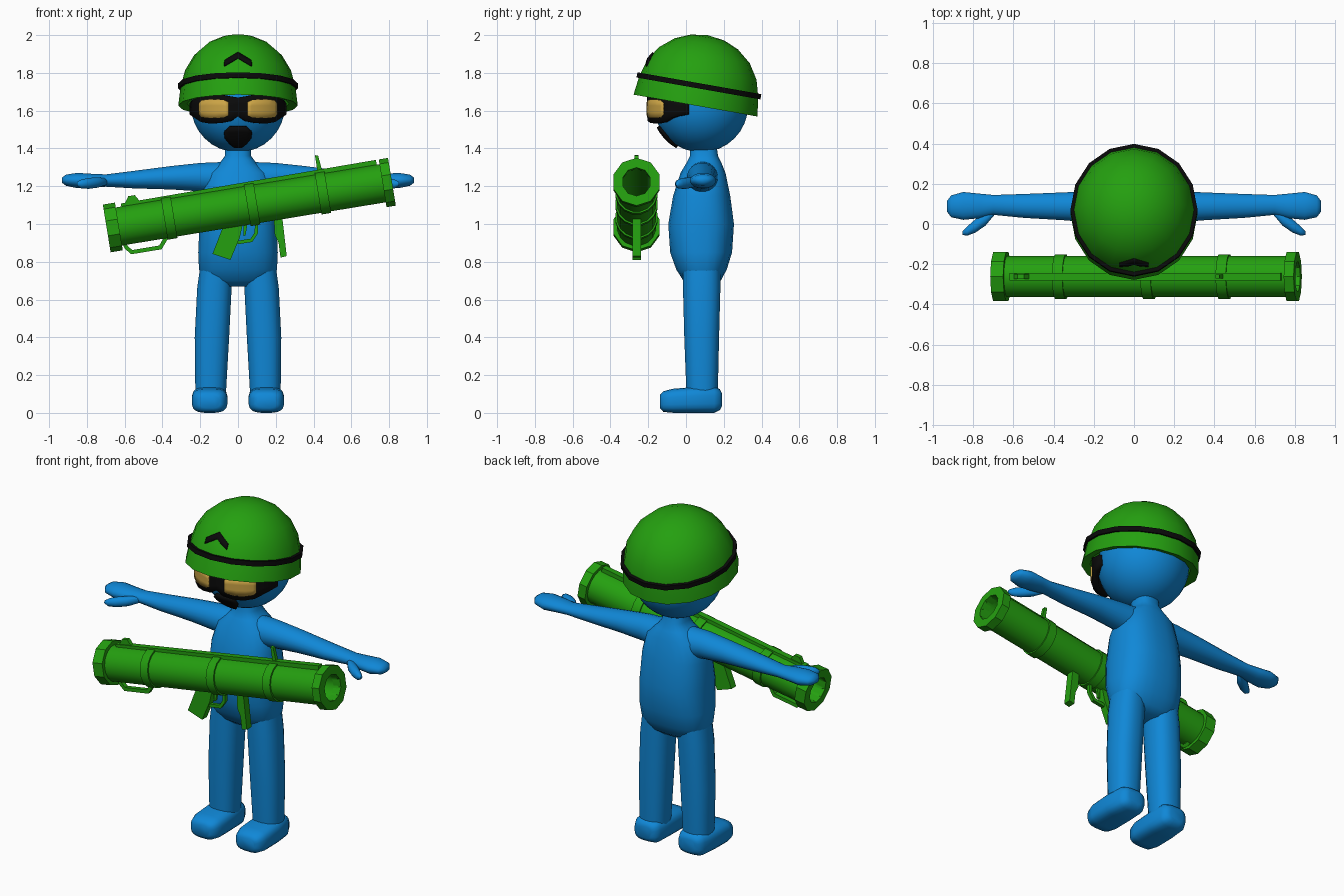
import bpy, bmesh, math
from mathutils import Matrix, Vector
from mathutils.bvhtree import BVHTree

if "Cube" in bpy.data.objects:
    bpy.data.objects.remove(bpy.data.objects["Cube"])


def material(name, rgb):
    m = bpy.data.materials.new(name)
    m.diffuse_color = (*rgb, 1)
    m.use_nodes = True
    m.node_tree.nodes["Principled BSDF"].inputs["Base Color"].default_value = m.diffuse_color
    return m


BLUE = material("blue", (0.005, 0.245, 0.68))
GREEN = material("green", (0.018, 0.35, 0.005))
BLACK = material("black", (0.003, 0.003, 0.003))
AMBER = material("amber", (0.60, 0.37, 0.06))


def make(name, verts, faces, mat, angle=40, mirror=False, thick=0):
    bm = bmesh.new()
    vs = [bm.verts.new(v) for v in verts]
    for f in faces:
        bm.faces.new([vs[i] for i in f])
    bmesh.ops.remove_doubles(bm, verts=bm.verts, dist=1e-5)
    bmesh.ops.recalc_face_normals(bm, faces=bm.faces)
    me = bpy.data.meshes.new(name)
    bm.to_mesh(me)
    bm.free()
    ob = bpy.data.objects.new(name, me)
    bpy.context.collection.objects.link(ob)
    me.materials.append(mat)
    if thick:
        mod = ob.modifiers.new("thickness", 'SOLIDIFY')
        mod.thickness, mod.offset = thick, 0
    if mirror:
        mod = ob.modifiers.new("mirror", 'MIRROR')
        mod.use_clip = False
        mod.use_mirror_merge = False
    if angle:
        bpy.ops.object.select_all(action='DESELECT')
        ob.select_set(True)
        bpy.context.view_layer.objects.active = ob
        bpy.ops.object.shade_smooth_by_angle(angle=math.radians(angle))
    return ob


def loft(name, axis, sections, mat, n=20, p=2.0, **kw):
    """Sections are (position along axis, centre a, centre b, radius a, radius b)."""
    verts = []
    for t, ca, cb, ra, rb in sections:
        for i in range(n):
            a = 2 * math.pi * (i + 0.5) / n
            c, s = math.cos(a), math.sin(a)
            u = ca + ra * math.copysign(abs(c) ** (2 / p), c)
            v = cb + rb * math.copysign(abs(s) ** (2 / p), s)
            verts.append({'X': (t, u, v), 'Y': (u, t, v), 'Z': (u, v, t)}[axis])
    m = len(sections)
    faces = [(k * n + i, k * n + (i + 1) % n, (k + 1) * n + (i + 1) % n, (k + 1) * n + i)
             for k in range(m - 1) for i in range(n)]
    faces += [tuple(range(n)), tuple(range((m - 1) * n, m * n))]
    return make(name, verts, faces, mat, **kw)


def lathe(name, profile, mat, matrix, n=16, closed=True, phase=0.0, sx=1.0, angle=40):
    """Turns a (radius, height) profile about local z, then places it."""
    m = len(profile)
    verts = []
    for r, h in profile:
        for i in range(n):
            a = 2 * math.pi * (i + phase) / n
            verts.append(matrix @ Vector((sx * r * math.sin(a), r * math.cos(a), h)))
    faces = [(k * n + i, k * n + (i + 1) % n, (k + 1) % m * n + (i + 1) % n, (k + 1) % m * n + i)
             for k in range(m if closed else m - 1) for i in range(n)]
    return make(name, verts, faces, mat, angle=angle)


def patch(name, rows, mat, thick, mirror=False):
    n = len(rows[0])
    faces = [(k * n + i, k * n + i + 1, (k + 1) * n + i + 1, (k + 1) * n + i)
             for k in range(len(rows) - 1) for i in range(n - 1)]
    return make(name, [v for r in rows for v in r], faces, mat, thick=thick, mirror=mirror)


def plate(name, outline, y, width, mat=GREEN):
    """Extrudes an (x, z) outline sideways."""
    n = len(outline)
    verts = [(x, y + d, z) for d in (-width / 2, width / 2) for x, z in outline]
    faces = [tuple(range(n)), tuple(range(n, 2 * n))]
    faces += [(i, (i + 1) % n, n + (i + 1) % n, n + i) for i in range(n)]
    return make(name, verts, faces, mat, angle=0)


# Torso and neck
loft("torso", 'Z', [
    (1.43, 0, .09, .07, .07), (1.36, 0, .095, .07, .075), (1.32, 0, .095, .10, .095),
    (1.27, 0, .09, .165, .12), (1.15, 0, .083, .195, .152), (1.0, 0, .08, .205, .175),
    (.85, 0, .08, .212, .165), (.76, 0, .082, .208, .135), (.70, 0, .085, .175, .10),
    (.67, 0, .085, .12, .06)], BLUE, n=24, p=2.5, angle=60)

# Arms, thumbs, legs, feet
loft("arm", 'X', [
    (.06, .09, 1.24, .085, .09), (.2, .085, 1.248, .08, .076), (.35, .088, 1.245, .07, .063),
    (.55, .09, 1.235, .06, .047), (.70, .095, 1.23, .05, .033), (.77, .09, 1.23, .062, .036),
    (.85, .09, 1.23, .07, .041), (.91, .088, 1.232, .055, .03), (.932, .088, 1.232, .025, .014)],
    BLUE, mirror=True, angle=60)
loft("thumb", 'X', [
    (.69, .07, 1.225, .02, .015), (.74, .025, 1.22, .035, .028), (.79, -.01, 1.215, .034, .03),
    (.83, -.035, 1.212, .024, .024), (.853, -.045, 1.212, .01, .01)],
    BLUE, n=12, mirror=True, angle=60)
loft("leg", 'Z', [
    (.06, .145, .085, .08, .08), (.14, .144, .085, .083, .085), (.4, .138, .083, .092, .093),
    (.66, .125, .083, .092, .10), (.78, .115, .083, .085, .10)], BLUE, p=2.4, mirror=True, angle=60)
loft("foot", 'Y', [
    (-.138, .15, .06, .055, .035), (-.12, .15, .06, .08, .055), (-.07, .15, .064, .094, .064),
    (.05, .15, .069, .094, .069), (.15, .147, .07, .085, .07), (.18, .146, .07, .07, .055),
    (.19, .146, .07, .045, .035)], BLUE, p=3.2, mirror=True, angle=50)

# Head
HY, HZ = 0.08, 1.63
loft("head", 'Z', [(HZ - .25 * math.cos(math.pi * k / 16), 0, HY,
                    .25 * math.sin(math.pi * k / 16) + .001,
                    .25 * math.sin(math.pi * k / 16) + .001) for k in range(17)],
     BLUE, n=28, angle=60)

# Helmet shell, band and chevron, tipped back
tilt = Matrix.Translation((0, .05, 1.627)) @ Matrix.Rotation(math.radians(-10), 4, 'X')
helmet = lathe("helmet", [
    (.0, .30), (.2, .25), (.27, .12), (.285, .01), (.333, 0), (.32, .1), (.295, .19),
    (.245, .27), (.17, .332), (.09, .366), (0, .378)], GREEN, tilt, closed=False, sx=.95, angle=50)
lathe("helmet_band", [(.31, .092), (.333, .092), (.333, .12), (.31, .12)], BLACK, tilt, sx=.95)
tree = BVHTree.FromPolygons([v.co.copy() for v in helmet.data.vertices],
                            [tuple(f.vertices) for f in helmet.data.polygons])
rows = []
for dz in (-.015, 0, .015):
    row = []
    for i in range(13):
        x = -.072 + .012 * i
        z = 1.893 - .6 * abs(x) + dz
        hit = tree.ray_cast(Vector((x, -2, z)), Vector((0, 1, 0)))[0]
        row.append((x, hit.y - .004, z))
    rows.append(row)
patch("chevron", rows, BLACK, .009)


# Goggles wrapped around the face
def wrap(stations, mirror_list, steps=3):
    """Stations are (angle, radius, low, high)."""
    st = [(-a, r, lo, hi) for a, r, lo, hi in reversed(stations) if a > 0] + stations \
        if mirror_list else stations
    return [[(r * math.sin(math.radians(a)), HY - r * math.cos(math.radians(a)),
              lo + (hi - lo) * k / steps) for k in range(steps + 1)] for a, r, lo, hi in st]


patch("goggle_frame", wrap([
    (0, .268, 1.57, 1.67), (8, .268, 1.545, 1.675), (20, .268, 1.535, 1.685),
    (32, .268, 1.532, 1.688), (44, .266, 1.54, 1.685), (54, .262, 1.56, 1.675),
    (62, .256, 1.57, 1.655), (75, .248, 1.58, 1.64)], True), BLACK, .036)
patch("goggle_lens", wrap([
    (10, .288, 1.575, 1.645), (14, .288, 1.565, 1.655), (24, .288, 1.56, 1.66),
    (34, .288, 1.56, 1.66), (42, .287, 1.565, 1.655), (46, .286, 1.58, 1.64)], False),
    AMBER, .009, mirror=True)

# Mouth cover
R = .256
patch("mouth_cover", [[(w * k / 3, HY - math.sqrt(R * R - (w * k / 3) ** 2 - (z - HZ) ** 2), z)
                       for k in range(-3, 4)]
                      for z, w in ((1.515, .045), (1.49, .072), (1.46, .07), (1.43, .045),
                                   (1.408, .018))], BLACK, .016)

# Launcher tube with end rings and bands
GY, SLOPE = -.262, math.radians(9.3)
gun = Matrix.Translation((.06, GY, 1.1)) @ Matrix.Rotation(math.pi / 2 - SLOPE, 4, 'Y')


def ring(name, h0, h1, inner, outer, n, phase=0.5, angle=30):
    lathe(name, [(inner, h0), (outer, h0), (outer, h1), (inner, h1)], GREEN, gun,
          n=n, phase=phase, angle=angle)


ring("launcher_tube", -.75, .75, .075, .104, 16)
ring("rear_ring", -.765, -.70, .076, .128, 10, angle=0)
ring("muzzle_ring", .715, .765, .076, .128, 10, angle=0)
for i, h in enumerate((-.43, .015, .395)):
    ring("tube_band_%d" % (i + 1), h - .026, h + .026, .09, .113, 16)


def along(points):
    """Converts (distance along tube, height above axis) to world x, z."""
    c, s = math.cos(SLOPE), math.sin(SLOPE)
    return [(.06 + u * c - v * s, 1.1 + u * s + v * c) for u, v in points]


# Top rail and sights
plate("top_rail", along([(-.67, .09), (.70, .09), (.70, .128), (-.67, .118)]), GY, .036)
plate("front_sight", along([(.385, .11), (.41, .11), (.402, .20), (.385, .205)]), GY, .02)
plate("rear_sight", along([(-.66, .1), (-.56, .1), (-.59, .15), (-.625, .15)]), GY, .024)

# Front handle loop, grip, trigger guard, magazine
plate("handle_loop", [(-.62, .92), (-.60, .87), (-.565, .84), (-.405, .866), (-.36, .94),
                      (-.38, .95), (-.417, .886), (-.56, .862), (-.585, .885), (-.6, .93)], GY, .026)
plate("pistol_grip", [(-.07, 1.01), (.03, 1.02), (.01, .93), (-.04, .81), (-.135, .842)], GY, .045)
plate("trigger_guard", [(-.01, .91), (.0, .893), (.075, .905), (.105, .95), (.105, 1.02), (.09, 1.02),
                        (.088, .955), (.066, .922)], GY, .022)
plate("trigger", [(.03, 1.0), (.05, 1.0), (.04, .94), (.03, .935)], GY, .014)
plate("magazine", [(.19, 1.03), (.235, 1.03), (.258, .83), (.225, .822), (.215, .90), (.195, .94)],
      GY, .045)
